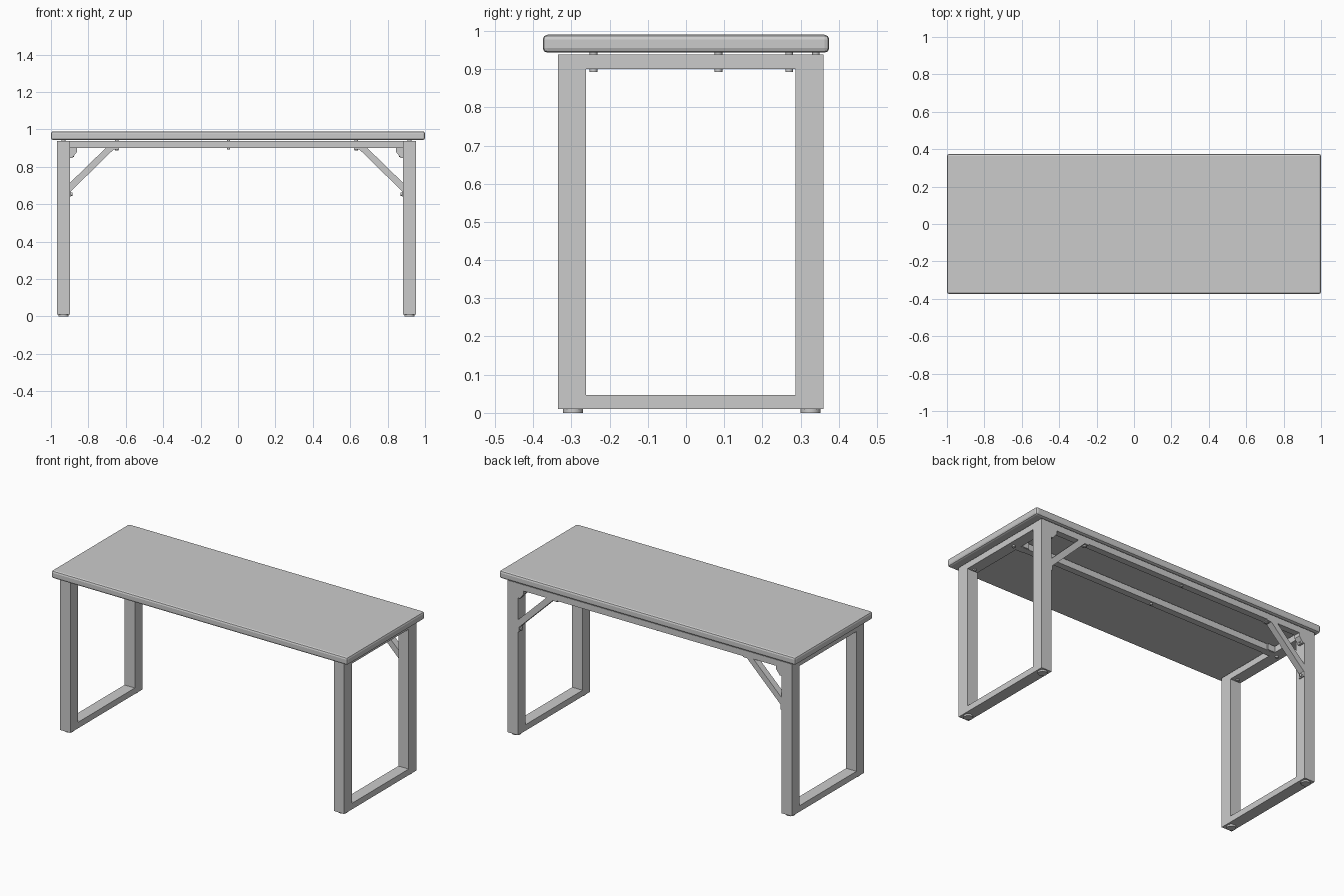
import bpy, bmesh
from mathutils import Vector

if "Cube" in bpy.data.objects:
    bpy.data.objects.remove(bpy.data.objects["Cube"])

CX = -0.008          # the frame sits slightly off the centre of the top
LEG_IN = 0.89        # inner face of the legs, measured from CX
BEAM_Y = 0.34        # back beam centre line
MID_Y = 0.085        # middle beam centre line


def make(name, bm):
    bmesh.ops.recalc_face_normals(bm, faces=bm.faces)
    me = bpy.data.meshes.new(name)
    bm.to_mesh(me)
    bm.free()
    ob = bpy.data.objects.new(name, me)
    bpy.context.collection.objects.link(ob)
    return ob


def box(name, x0, x1, y0, y1, z0, z1):
    bm = bmesh.new()
    bmesh.ops.create_cube(bm, size=1)
    for v in bm.verts:
        v.co = Vector((x0 if v.co.x < 0 else x1,
                       y0 if v.co.y < 0 else y1,
                       z0 if v.co.z < 0 else z1))
    return make(name, bm)


def plate(name, pts, y0, y1):
    """Extrude an x-z outline along y."""
    bm = bmesh.new()
    face = bm.faces.new([bm.verts.new((x, y0, z)) for x, z in pts])
    ext = bmesh.ops.extrude_face_region(bm, geom=[face])
    for v in ext['geom']:
        if isinstance(v, bmesh.types.BMVert):
            v.co.y = y1
    return make(name, bm)


def cyl(name, centre, r, depth, axis='Z', sides=16):
    bpy.ops.mesh.primitive_cylinder_add(
        vertices=sides, radius=r, depth=depth, location=centre,
        rotation=(0, 1.5708, 0) if axis == 'X' else (0, 0, 0))
    ob = bpy.context.object
    ob.name = name
    bpy.ops.object.shade_smooth_by_angle(angle=0.6)


# Table top with eased edges
top = box("table_top", -1, 1, -0.375, 0.375, 0.943, 0.99)
bev = top.modifiers.new("edge", 'BEVEL')
bev.width = 0.012
bev.segments = 2

for side, s in (("left", -1), ("right", 1)):
    def X(d):
        return CX + s * d

    # Closed leg frame: outer and inner rectangle bridged, then given depth
    bm = bmesh.new()
    rects = []
    for y0, y1, z0, z1 in ((-0.335, 0.36, 0.01, 0.938),
                           (-0.262, 0.287, 0.047, 0.90)):
        rects.append([bm.verts.new((X(LEG_IN), y, z)) for y, z in
                      ((y0, z0), (y1, z0), (y1, z1), (y0, z1))])
    outer, inner = rects
    faces = [bm.faces.new((outer[i], outer[(i + 1) % 4],
                           inner[(i + 1) % 4], inner[i])) for i in range(4)]
    ext = bmesh.ops.extrude_face_region(bm, geom=faces)
    for v in ext['geom']:
        if isinstance(v, bmesh.types.BMVert):
            v.co.x = X(LEG_IN + 0.07)
    make(side + "_leg_frame", bm)

    # Feet
    for y in (-0.296, 0.326):
        cyl(side + "_foot", (X(0.925), y, 0.006), 0.026, 0.012, sides=24)

    # Bolts through the top rail, heads above and below
    for y in (-0.242, MID_Y, 0.27):
        cyl(side + "_rail_bolt_head", (X(0.925), y, 0.896), 0.010, 0.008)
        cyl(side + "_rail_bolt_top", (X(0.925), y, 0.9405), 0.010, 0.006)

    # Diagonal brace with a bolted flange at each end
    plate(side + "_brace", [(X(0.89), 0.665), (X(0.89), 0.715),
                            (X(0.70), 0.90), (X(0.65), 0.90)], 0.32, 0.36)
    box(side + "_brace_top_flange", *sorted((X(0.66), X(0.628))),
        0.32, 0.36, 0.894, 0.90)
    box(side + "_brace_leg_flange", *sorted((X(0.884), X(0.89))),
        0.32, 0.36, 0.642, 0.68)
    cyl(side + "_brace_top_bolt", (X(0.640), BEAM_Y, 0.891), 0.009, 0.008)
    cyl(side + "_brace_leg_bolt", (X(0.881), BEAM_Y, 0.654), 0.009, 0.008, 'X')

    # Corner gusset where the back beam meets the leg
    plate(side + "_gusset", [(X(0.89), 0.90), (X(0.853), 0.90),
                             (X(0.853), 0.88), (X(0.878), 0.848),
                             (X(0.89), 0.848)], 0.32, 0.36)
    cyl(side + "_gusset_bolt", (X(0.876), BEAM_Y, 0.862), 0.009, 0.012, 'X')

    # End bracket of the middle beam
    box(side + "_middle_bracket", *sorted((X(0.84), X(0.89))),
        MID_Y - 0.026, MID_Y + 0.026, 0.901, 0.938)

# Long beams under the top, each with a bolt at mid span
for name, y in (("back", BEAM_Y), ("middle", MID_Y)):
    box(name + "_beam", CX - LEG_IN, CX + LEG_IN, y - 0.02, y + 0.02, 0.90, 0.938)
    cyl(name + "_beam_bolt_head", (-0.05, y, 0.896), 0.008, 0.008)
    cyl(name + "_beam_bolt_top", (-0.05, y, 0.9405), 0.008, 0.006)
    for s in (-1, 1):
        cyl(name + "_beam_end_bolt_top", (CX + s * 0.64, y, 0.9405), 0.010, 0.006)
